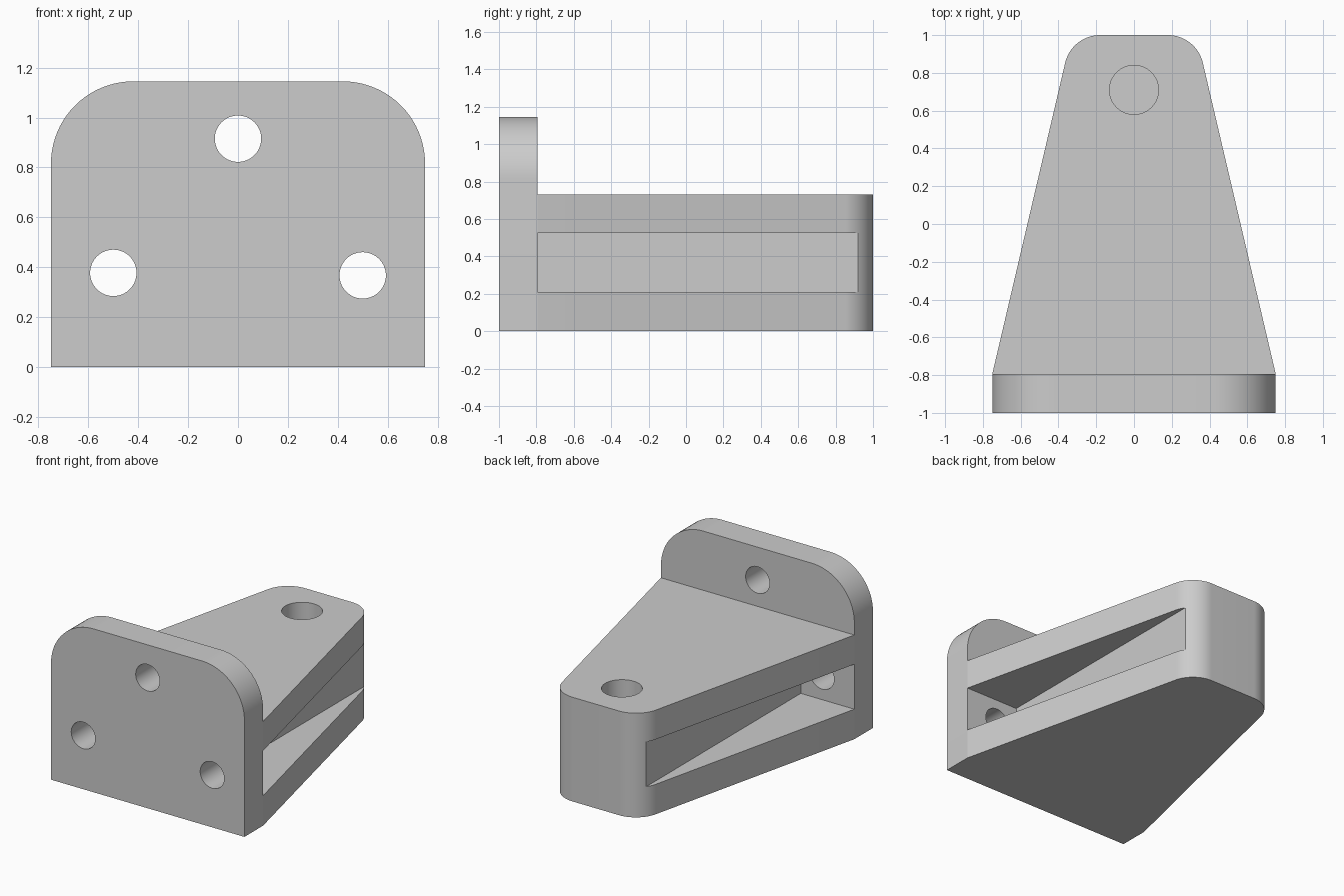
import bpy, bmesh
from math import radians
from mathutils import Vector, Matrix

cube = bpy.data.objects.get("Cube")
if cube:
    bpy.data.objects.remove(cube, do_unlink=True)

# Main dimensions
HALF_W, PLATE_H, ARM_H = 0.75, 1.145, 0.73
FRONT, PLATE_BACK, TIP = -1.0, -0.793, 1.0

grey = bpy.data.materials.new("plain grey")
grey.use_nodes = True
colour = (0.604, 0.604, 0.604, 1)
grey.diffuse_color = colour
grey.node_tree.nodes["Principled BSDF"].inputs["Base Color"].default_value = colour


def rounded(points, steps=20):
    """Outline from (x, y, radius) corners; zero radius stays sharp."""
    out = []
    for i, (x, y, r) in enumerate(points):
        p = Vector((x, y))
        if not r:
            out.append(p)
            continue
        a = (Vector(points[i - 1][:2]) - p).normalized()
        b = (Vector(points[(i + 1) % len(points)][:2]) - p).normalized()
        sin_half = ((1 - a.dot(b)) / 2) ** 0.5
        to_centre = (a + b).normalized() * (r / sin_half)
        start = (a * a.dot(to_centre) - to_centre).normalized()
        end = (b * b.dot(to_centre) - to_centre).normalized()
        for k in range(steps + 1):
            direction = start.slerp(end, k / steps).normalized()
            out.append(p + to_centre + direction * r)
    return out


def make_object(name, bm):
    bmesh.ops.recalc_face_normals(bm, faces=bm.faces[:])
    mesh = bpy.data.meshes.new(name)
    bm.to_mesh(mesh)
    bm.free()
    mesh.materials.append(grey)
    obj = bpy.data.objects.new(name, mesh)
    bpy.context.collection.objects.link(obj)
    return obj


def extrude(name, outline, offset, place):
    bm = bmesh.new()
    face = bm.faces.new([bm.verts.new(place(p)) for p in outline])
    ext = bmesh.ops.extrude_face_region(bm, geom=[face])
    verts = [g for g in ext["geom"] if isinstance(g, bmesh.types.BMVert)]
    bmesh.ops.translate(bm, verts=verts, vec=offset)
    return make_object(name, bm)


def cylinder(radius, depth, centre, tilt=0):
    bm = bmesh.new()
    matrix = Matrix.Translation(centre) @ Matrix.Rotation(radians(tilt), 4, "X")
    bmesh.ops.create_cone(bm, cap_ends=True, segments=64, radius1=radius,
                          radius2=radius, depth=depth, matrix=matrix)
    return make_object("hole_cutter", bm)


def box(low, high):
    bm = bmesh.new()
    low, high = Vector(low), Vector(high)
    matrix = Matrix.Translation((low + high) / 2) @ Matrix.Diagonal((*(high - low), 1))
    bmesh.ops.create_cube(bm, size=1, matrix=matrix)
    return make_object("pocket_cutter", bm)


def cut(obj, cutter):
    cutter.hide_render = True
    mod = obj.modifiers.new("cut", "BOOLEAN")
    mod.operation, mod.solver, mod.object = "DIFFERENCE", "EXACT", cutter
    bpy.context.view_layer.objects.active = obj
    bpy.ops.object.modifier_apply(modifier=mod.name)
    bpy.data.objects.remove(cutter, do_unlink=True)


# Upright mounting plate with rounded top corners and three bolt holes
plate = extrude("mounting_plate",
                rounded([(-HALF_W, 0, 0), (HALF_W, 0, 0),
                         (HALF_W, PLATE_H, 0.33), (-HALF_W, PLATE_H, 0.33)]),
                (0, PLATE_BACK - FRONT, 0), lambda p: (p.x, FRONT, p.y))
for x, z in ((0, 0.915), (-0.5, 0.377), (0.5, 0.367)):
    cut(plate, cylinder(0.093, 0.6, (x, -0.9, z), 90))

# Tapered arm with a rounded tip
arm = extrude("tapered_arm",
              rounded([(-HALF_W, PLATE_BACK, 0), (HALF_W, PLATE_BACK, 0),
                       (0.33, TIP, 0.19), (-0.33, TIP, 0.19)]),
              (0, 0, ARM_H), lambda p: (p.x, p.y, 0))

# Side pockets leave a straight central web
for side in (-1, 1):
    inner, outer = sorted((side * 0.335, side * 1.0))
    cut(arm, box((inner, -0.9, 0.21), (outer, 0.95, 0.525)))

# Blind hole in the top of the tip
cut(arm, cylinder(0.13, 0.8, (0, 0.71, ARM_H)))

# Smooth curved walls, sharp edges
for obj in (plate, arm):
    bpy.ops.object.select_all(action="DESELECT")
    obj.select_set(True)
    bpy.context.view_layer.objects.active = obj
    bpy.ops.object.shade_smooth_by_angle(angle=radians(30))
